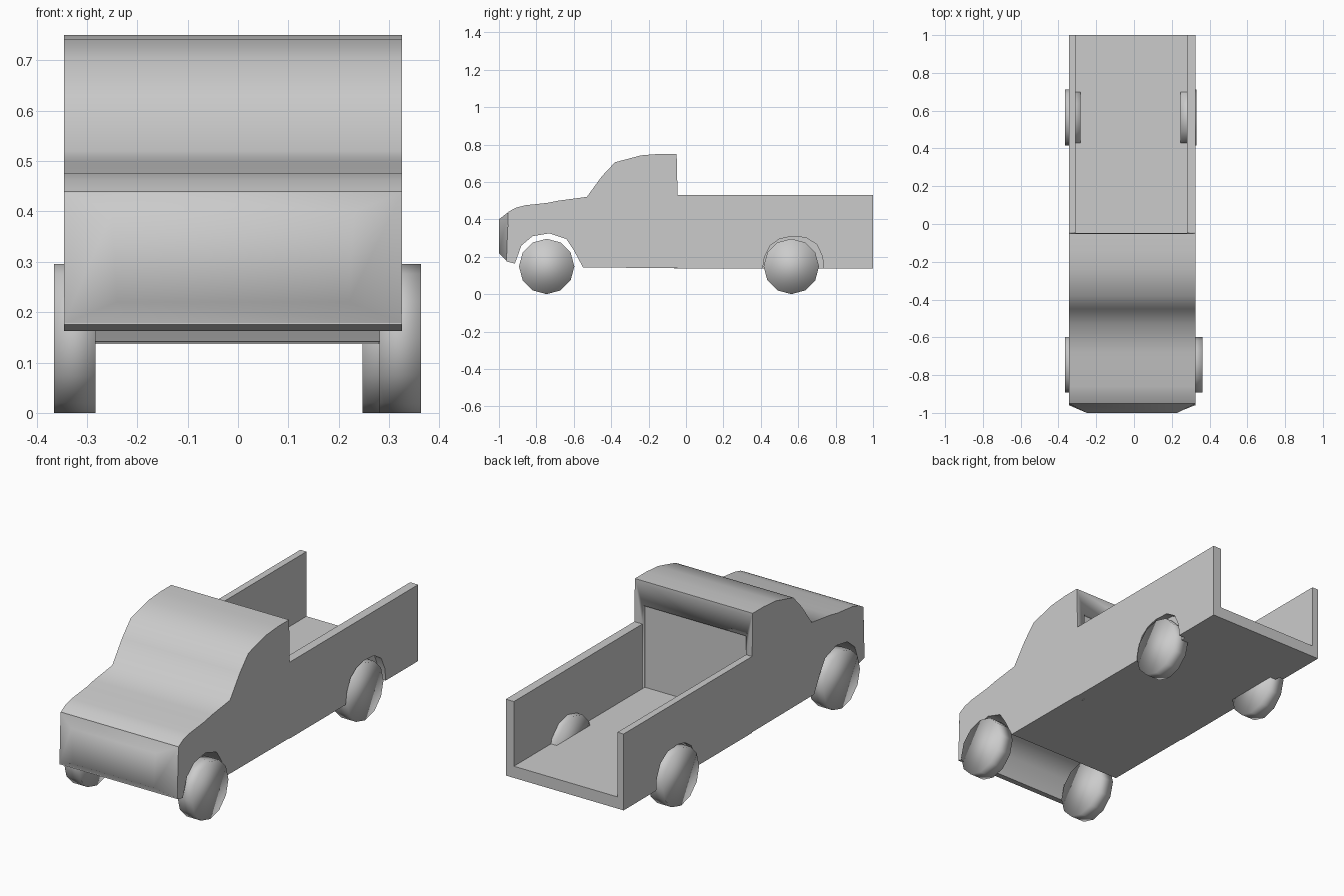
import bpy, bmesh, math
from mathutils import Matrix

if "Cube" in bpy.data.objects:
    bpy.data.objects.remove(bpy.data.objects["Cube"])

X0, X1 = -0.345, 0.326      # outer body sides
I0, I1 = -0.31, 0.28        # inner faces of the bed walls


def finish(name, bm, angle=30):
    bmesh.ops.recalc_face_normals(bm, faces=bm.faces)
    me = bpy.data.meshes.new(name)
    bm.to_mesh(me)
    bm.free()
    ob = bpy.data.objects.new(name, me)
    bpy.context.collection.objects.link(ob)
    bpy.ops.object.select_all(action='DESELECT')
    ob.select_set(True)
    bpy.context.view_layer.objects.active = ob
    bpy.ops.object.shade_smooth_by_angle(angle=math.radians(angle))
    return ob


def loft(name, ring_a, ring_b, angle=30):
    bm = bmesh.new()
    a = [bm.verts.new(p) for p in ring_a]
    b = [bm.verts.new(p) for p in ring_b]
    n = len(a)
    for i in range(n):
        bm.faces.new((a[i], a[(i + 1) % n], b[(i + 1) % n], b[i]))
    bm.faces.new(a)
    bm.faces.new(b)
    return finish(name, bm, angle)


def side_profile(name, pts, xa, xb, angle=30):
    return loft(name, [(xa, y, z) for y, z in pts], [(xb, y, z) for y, z in pts], angle)


# Cab and hood, with the front wheel arch in the profile
cab = side_profile("cab", [
    (-0.045, 0.14), (-0.045, 0.53), (-0.05, 0.75), (-0.14, 0.75), (-0.24, 0.742),
    (-0.38, 0.705), (-0.45, 0.63), (-0.53, 0.52), (-0.68, 0.50), (-0.74, 0.488),
    (-0.86, 0.475), (-0.91, 0.462), (-0.95, 0.44), (-0.96, 0.175), (-0.915, 0.163),
    (-0.88, 0.26), (-0.82, 0.31), (-0.73, 0.325), (-0.64, 0.295), (-0.60, 0.235),
    (-0.55, 0.142)], X0, X1, 55)

# Shallow recess in the back of the cab
cut = side_profile("recess_cutter", [(-0.065, 0.18), (0.1, 0.18), (0.1, 0.625), (-0.065, 0.625)], I0, I1)
cut.hide_render = True
cut.hide_set(True)
mod = cab.modifiers.new("recess", 'BOOLEAN')
mod.operation = 'DIFFERENCE'
mod.solver = 'EXACT'
mod.object = cut

# Tapered, softly shaded nose
loft("nose",
     [(X0, -0.951, 0.438), (X1, -0.951, 0.438), (X1, -0.959, 0.178), (X0, -0.959, 0.178)],
     [(-0.25, -1, 0.40), (0.23, -1, 0.40), (0.22, -1, 0.22), (-0.24, -1, 0.22)], 85)

# Bed walls: outer skin with rear wheel arch, closed inner panel
outline = [(1, 0.137), (1, 0.53), (-0.046, 0.53), (-0.046, 0.137)]
arch = [(0.41, 0.137), (0.42, 0.2), (0.45, 0.26), (0.50, 0.295), (0.56, 0.308),
        (0.64, 0.303), (0.70, 0.265), (0.73, 0.2), (0.735, 0.137)]
for side, outer, inner in (("left", X0, I0), ("right", X1, I1)):
    mid = inner + (0.008 if side == "right" else -0.008)
    side_profile("bed_wall_" + side, arch + outline, outer, mid)
    side_profile("bed_inner_panel_" + side, outline, mid, inner)

# Bed floor
side_profile("bed_floor", [(-0.065, 0.137), (1, 0.137), (1, 0.197), (-0.065, 0.197)], I0, I1)

# Wheels
for name, x, y in [("front_wheel_left", -0.324, -0.745), ("front_wheel_right", 0.322, -0.745),
                   ("rear_wheel_left", -0.324, 0.563), ("rear_wheel_right", 0.289, 0.563)]:
    bm = bmesh.new()
    bmesh.ops.create_cone(bm, cap_ends=True, segments=12, radius1=0.148, radius2=0.148, depth=0.083,
                          matrix=Matrix.Translation((x, y, 0.148)) @ Matrix.Rotation(math.pi / 2, 4, 'Y'))
    finish(name, bm, 180)
